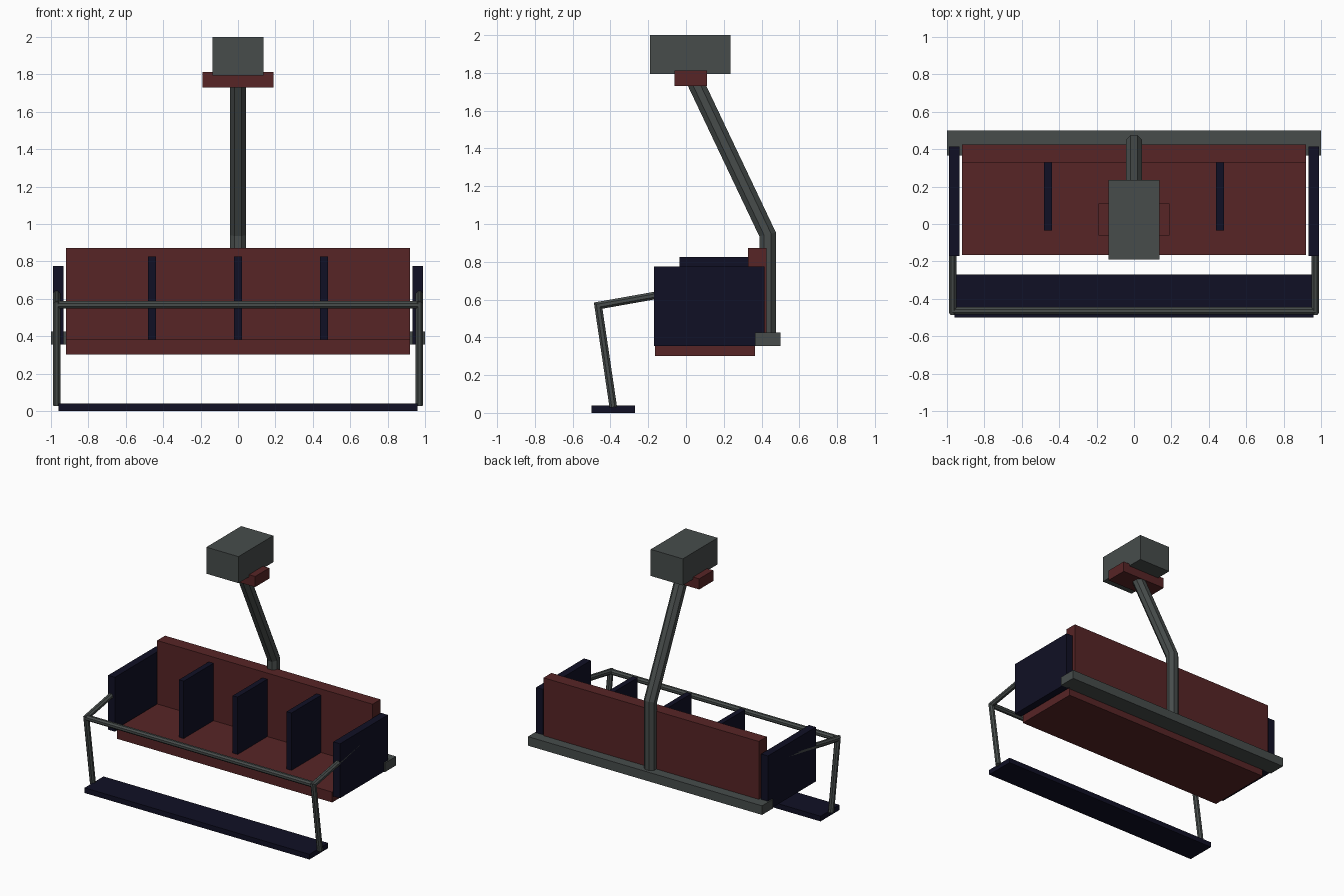
import bpy, math
from mathutils import Vector

cube = bpy.data.objects.get("Cube")
if cube:
    bpy.data.objects.remove(cube, do_unlink=True)


def material(name, rgb):
    m = bpy.data.materials.new(name)
    m.use_nodes = True
    m.diffuse_color = (*rgb, 1)
    m.node_tree.nodes["Principled BSDF"].inputs["Base Color"].default_value = (*rgb, 1)
    return m


steel = material("dark_steel", (0.063, 0.073, 0.071))
red = material("dark_red", (0.095, 0.018, 0.019))
navy = material("navy", (0.005, 0.005, 0.018))


def add_mesh(name, verts, faces, mat):
    mesh = bpy.data.meshes.new(name)
    mesh.from_pydata(verts, [], faces)
    mesh.materials.append(mat)
    ob = bpy.data.objects.new(name, mesh)
    bpy.context.collection.objects.link(ob)
    return ob


def box(name, x, y, z, mat):
    """Box from its ranges along each axis."""
    verts = [(a, b, c) for a in x for b in y for c in z]
    faces = [(0, 1, 3, 2), (4, 6, 7, 5), (0, 4, 5, 1),
             (2, 3, 7, 6), (0, 2, 6, 4), (1, 5, 7, 3)]
    return add_mesh(name, verts, faces, mat)


def tube(name, path, radius, mat, sides=8):
    """Flat-sided tube with mitred corners along a path."""
    pts = [Vector(p) for p in path]
    dirs = [(b - a).normalized() for a, b in zip(pts, pts[1:])]
    u = dirs[0].orthogonal().normalized()
    if abs(dirs[0].x) < 0.01:
        u = Vector((1, 0, 0))
    v = dirs[0].cross(u)
    r = radius / math.cos(math.pi / sides)
    angles = [2 * math.pi * (i + 0.5) / sides for i in range(sides)]
    ring = [pts[0] + r * (math.cos(a) * u + math.sin(a) * v) for a in angles]
    verts = list(ring)
    for i, d in enumerate(dirs):
        # slide the ring along the segment onto the next mitre plane
        n = (d + dirs[i + 1]).normalized() if i + 1 < len(dirs) else d
        ring = [p + d * ((pts[i + 1] - p).dot(n) / d.dot(n)) for p in ring]
        verts += ring
    faces = [tuple(reversed(range(sides)))]
    for k in range(len(dirs)):
        for i in range(sides):
            j = (i + 1) % sides
            a, b = k * sides, (k + 1) * sides
            faces.append((a + i, a + j, b + j, b + i))
    faces.append(tuple(range(len(verts) - sides, len(verts))))
    return add_mesh(name, verts, faces, mat)


# Cable grip and hanger arm
box("cable_grip", (-0.137, 0.137), (-0.19, 0.235), (1.795, 2.0), steel)
box("grip_clamp", (-0.19, 0.19), (-0.062, 0.11), (1.73, 1.812), red)
tube("hanger_arm", [(0, 0.432, 0.4), (0, 0.432, 0.945), (0, 0.045, 1.76)], 0.044, steel)

# Bench
box("rear_crossbar", (-1, 1), (0.365, 0.5), (0.355, 0.425), steel)
box("seat", (-0.92, 0.92), (-0.165, 0.365), (0.302, 0.382), red)
box("backrest", (-0.92, 0.92), (0.328, 0.425), (0.36, 0.872), red)
for name, x in (("right", -0.46), ("middle", 0), ("left", 0.46)):
    box(name + "_divider", (x - 0.021, x + 0.021), (-0.035, 0.33), (0.382, 0.825), navy)

# Side panels
for name, x in (("right", -0.961), ("left", 0.961)):
    box(name + "_side_panel", (x - 0.029, x + 0.029), (-0.17, 0.415), (0.355, 0.775), navy)

# Safety bar with legs and footrest
for name, x in (("right", -0.97), ("left", 0.97)):
    tube(name + "_bar_frame",
         [(x, 0.25, 0.695), (x, -0.465, 0.568), (x, -0.385, 0.03)], 0.02, steel)
tube("safety_bar", [(-0.97, -0.465, 0.568), (0.97, -0.465, 0.568)], 0.02, steel)
box("footrest", (-0.96, 0.96), (-0.5, -0.27), (0, 0.04), navy)
